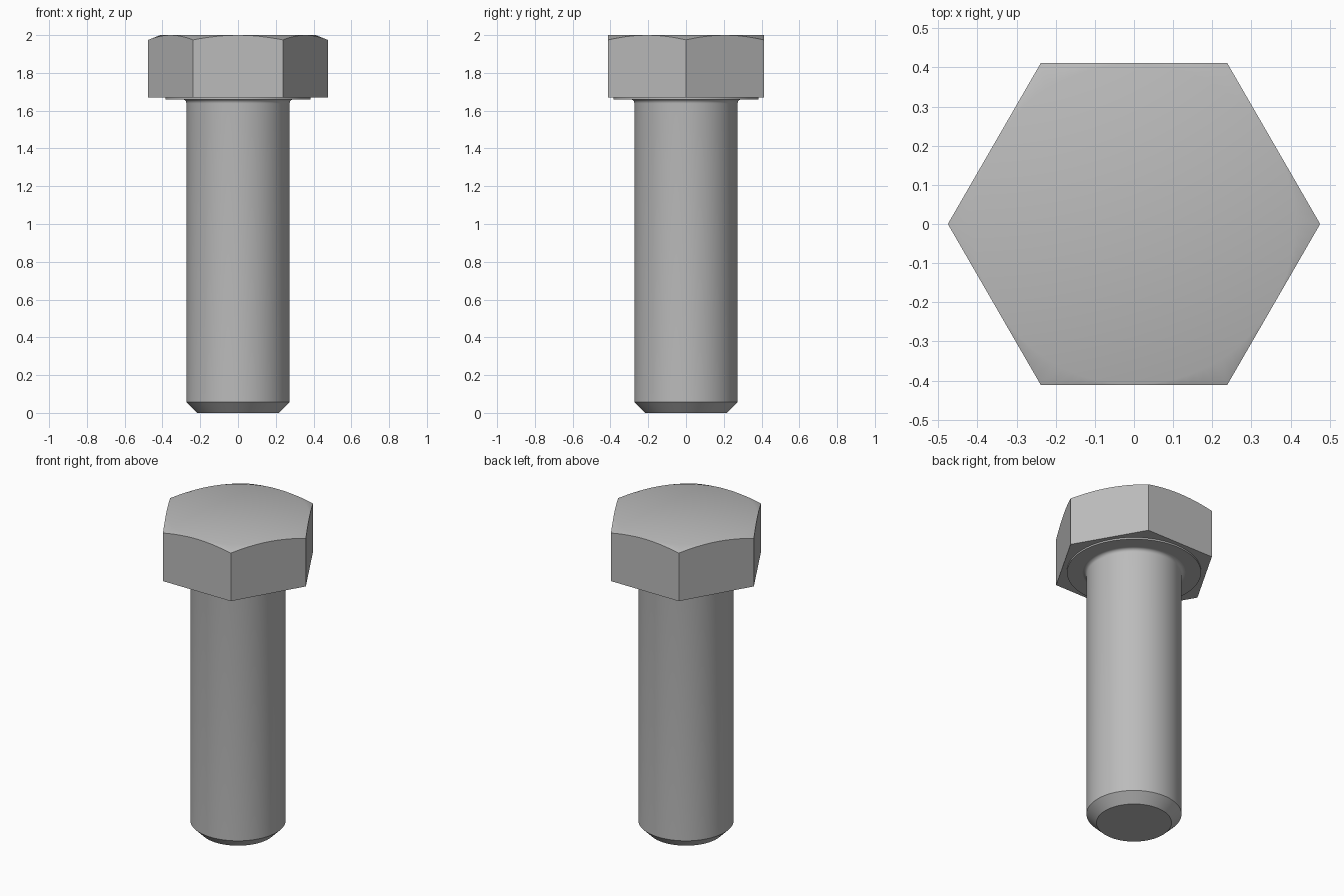
import bpy, bmesh
from math import sin, cos, pi, radians

cube = bpy.data.objects.get("Cube")
if cube:
    bpy.data.objects.remove(cube, do_unlink=True)

SEGMENTS = 96
FLAT = 0.412          # half the width across the head flats
HEAD_BASE, TOP = 1.67, 2.0
CHAMFER_R, CHAMFER_SLOPE = 0.411, 0.39

steel = bpy.data.materials.new("steel grey")
steel.use_nodes = True
grey = (0.5, 0.5, 0.5, 1)
steel.diffuse_color = grey
steel.node_tree.nodes["Principled BSDF"].inputs["Base Color"].default_value = grey


def stack(name, rings):
    """Bridge rings given as functions of angle -> (radius, height), bottom up."""
    bm = bmesh.new()
    angles = [2 * pi * i / SEGMENTS for i in range(SEGMENTS)]
    loops = []
    for ring in rings:
        points = [(a, *ring(a)) for a in angles]
        loops.append([bm.verts.new((r * cos(a), r * sin(a), z)) for a, r, z in points])
    for low, high in zip(loops, loops[1:]):
        for i in range(SEGMENTS):
            j = (i + 1) % SEGMENTS
            bm.faces.new((low[i], low[j], high[j], high[i]))
    bm.faces.new(loops[0][::-1])
    bm.faces.new(loops[-1])
    mesh = bpy.data.meshes.new(name)
    bm.to_mesh(mesh)
    bm.free()
    mesh.materials.append(steel)
    obj = bpy.data.objects.new(name, mesh)
    bpy.context.collection.objects.link(obj)
    bpy.ops.object.select_all(action="DESELECT")
    obj.select_set(True)
    bpy.context.view_layer.objects.active = obj
    bpy.ops.object.shade_smooth_by_angle(angle=radians(30))
    return obj


def circle(radius, z):
    return lambda a: (radius, z)


def hex_radius(a):
    return FLAT / cos(a % (pi / 3) - pi / 6)


def hex_top(a):
    r = hex_radius(a)
    return r, TOP - (r - CHAMFER_R) * CHAMFER_SLOPE


# Hexagonal head with a conical chamfer on its top corners
stack("hex_head", [lambda a: (hex_radius(a), HEAD_BASE), hex_top, circle(CHAMFER_R, TOP)])

# Thin round bearing face under the head
stack("washer_face", [circle(0.385, 1.66), circle(0.385, HEAD_BASE + 0.005)])

# Shank with a chamfered tip and a small fillet below the head
SHANK_R, FILLET = 0.273, 0.022
fillet = [circle(SHANK_R + FILLET * (1 - cos(t * pi / 12)),
                 1.66 - FILLET * (1 - sin(t * pi / 12))) for t in range(7)]
stack("shank", [circle(0.216, 0), circle(SHANK_R, 0.057)] + fillet + [circle(SHANK_R + FILLET, 1.665)])
